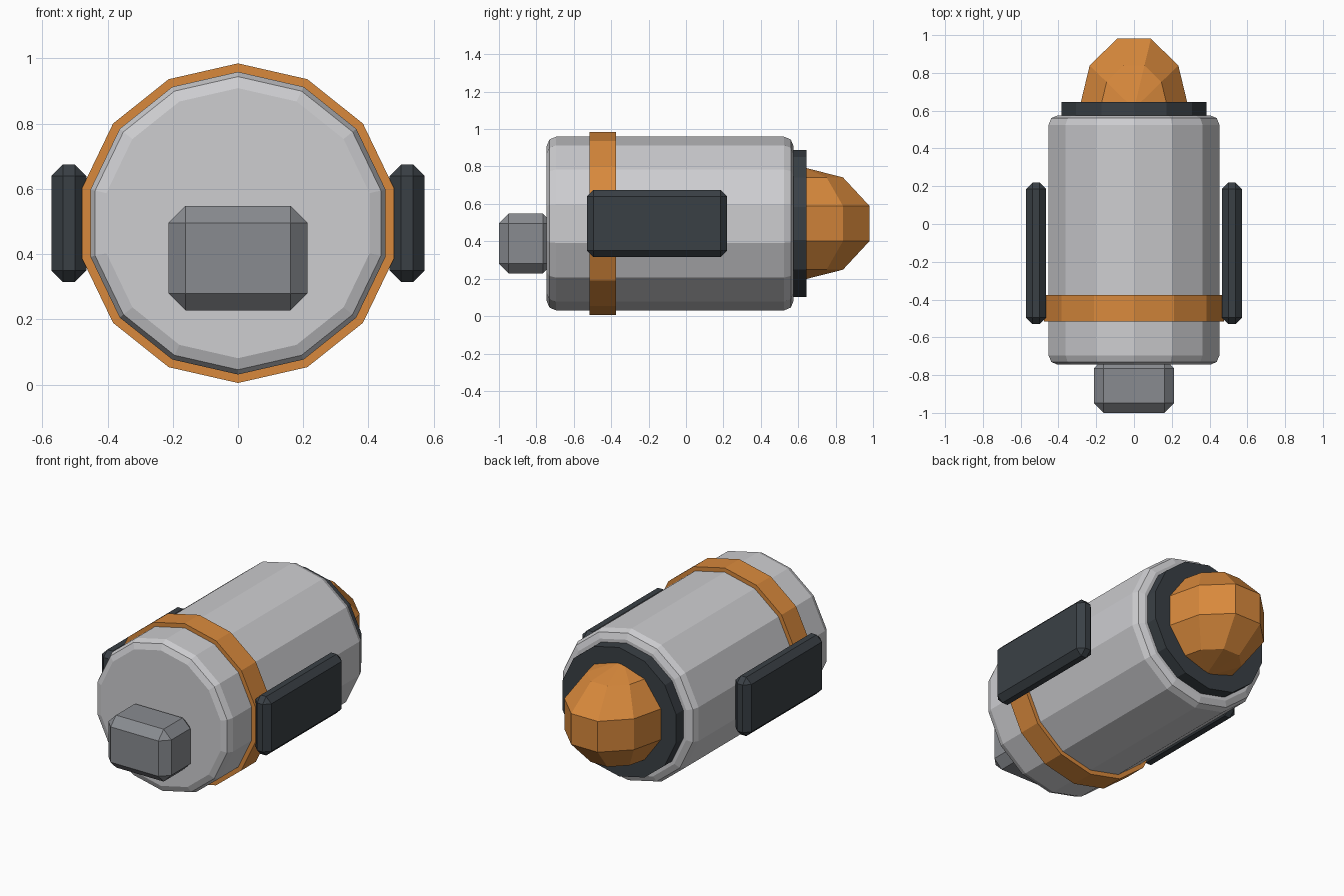
import bpy, bmesh
from math import sin, cos, pi
from mathutils import Matrix

if "Cube" in bpy.data.objects:
    bpy.data.objects.remove(bpy.data.objects["Cube"])

AXIS_Z = 0.495  # height of the barrel axis
SIDES = 14


def material(name, rgb):
    mat = bpy.data.materials.new(name)
    mat.use_nodes = True
    mat.diffuse_color = (*rgb, 1)
    mat.node_tree.nodes["Principled BSDF"].inputs["Base Color"].default_value = (*rgb, 1)
    return mat


light_grey = material("light grey", (0.61, 0.61, 0.63))
mid_grey = material("mid grey", (0.25, 0.26, 0.28))
orange = material("orange", (0.69, 0.25, 0.045))
charcoal = material("charcoal", (0.042, 0.051, 0.06))


def add_object(name, bm, mat):
    bmesh.ops.recalc_face_normals(bm, faces=bm.faces)
    mesh = bpy.data.meshes.new(name)
    bm.to_mesh(mesh)
    bm.free()
    mesh.materials.append(mat)
    obj = bpy.data.objects.new(name, mesh)
    bpy.context.collection.objects.link(obj)
    return obj


def lathe(name, profile, mat):
    """Capped solid of (y, radius) rings around the barrel axis."""
    bm = bmesh.new()
    rings = []
    for y, r in profile:
        angles = [2 * pi * i / SIDES for i in range(SIDES)]
        rings.append([bm.verts.new((r * sin(a), y, AXIS_Z + r * cos(a))) for a in angles])
    for a, b in zip(rings, rings[1:]):
        for i in range(SIDES):
            j = (i + 1) % SIDES
            bm.faces.new((a[i], a[j], b[j], b[i]))
    bm.faces.new(rings[0])
    bm.faces.new(rings[-1])
    return add_object(name, bm, mat)


def chamfered_box(name, low, high, chamfer, mat):
    bm = bmesh.new()
    size = [h - l for l, h in zip(low, high)]
    centre = [(h + l) / 2 for l, h in zip(low, high)]
    bmesh.ops.create_cube(bm, size=1, matrix=Matrix.Translation(centre) @ Matrix.Diagonal((*size, 1)))
    bmesh.ops.bevel(bm, geom=bm.edges[:], offset=chamfer, segments=1, affect='EDGES')
    return add_object(name, bm, mat)


# Barrel body with two-step rounded rims
front, back, radius, rim = -0.745, 0.575, 0.464, 0.05
steps = [(rim * (1 - cos(t)), radius - rim * (1 - sin(t))) for t in (0, pi / 4, pi / 2)]
lathe("body", [(front + d, r) for d, r in steps] + [(back - d, r) for d, r in reversed(steps)], light_grey)

# Band around the body and collar behind it
lathe("band", [(-0.515, 0.49), (-0.375, 0.49)], orange)
lathe("collar", [(0.56, 0.394), (0.645, 0.394)], charcoal)

# Faceted dome, stretched along the barrel
bm = bmesh.new()
bmesh.ops.create_uvsphere(
    bm, u_segments=10, v_segments=5, radius=1,
    matrix=Matrix.Translation((0, 0.61, AXIS_Z))
    @ Matrix.Diagonal((0.305, 0.41, 0.305, 1))
    @ Matrix.Rotation(pi / 2, 4, 'Z'))
add_object("dome", bm, orange)

# Front block
chamfered_box("front_block", (-0.213, -1, 0.228), (0.213, -0.713, 0.548), 0.052, mid_grey)

# Side pads
for name, side in (("left_pad", 1), ("right_pad", -1)):
    inner, outer = sorted((side * 0.465, side * 0.572))
    chamfered_box(name, (inner, -0.53, 0.315), (outer, 0.22, 0.675), 0.035, charcoal)
